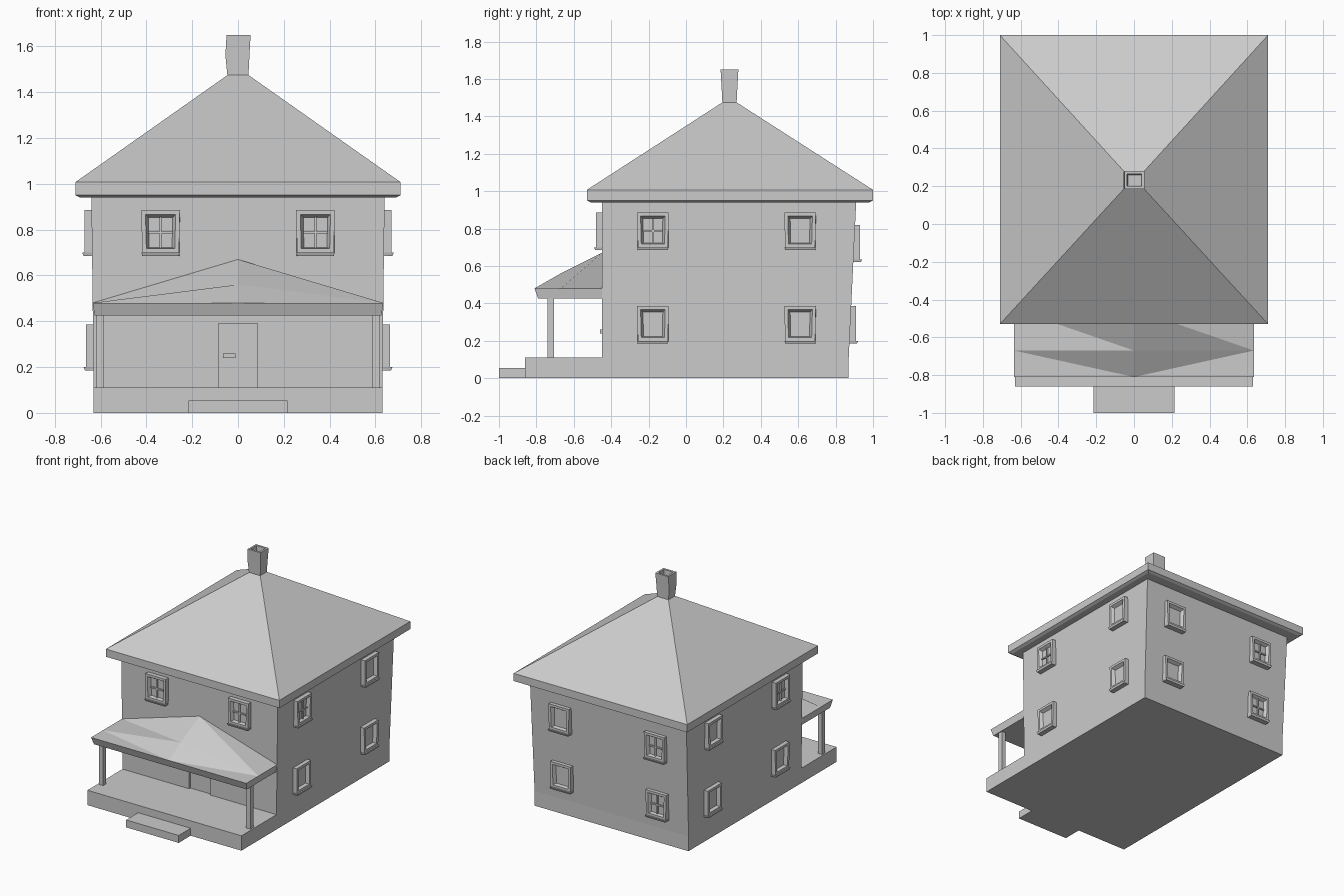
import bpy, bmesh
from mathutils import Matrix, Vector
from math import pi

if "Cube" in bpy.data.objects:
    bpy.data.objects.remove(bpy.data.objects["Cube"])

grey = bpy.data.materials.new("plain_grey")
grey.use_nodes = True
grey.diffuse_color = (0.6, 0.6, 0.6, 1)
grey.node_tree.nodes["Principled BSDF"].inputs["Base Color"].default_value = (0.6, 0.6, 0.6, 1)


def finish(name, bm):
    bmesh.ops.recalc_face_normals(bm, faces=bm.faces)
    mesh = bpy.data.meshes.new(name)
    bm.to_mesh(mesh)
    bm.free()
    mesh.materials.append(grey)
    obj = bpy.data.objects.new(name, mesh)
    bpy.context.collection.objects.link(obj)
    return obj


def loft(rects, bm=None):
    """Skin a stack of rectangles (x0, x1, y0, y1, z), capped at both ends."""
    bm = bm or bmesh.new()
    loops = [[bm.verts.new(p) for p in ((a, c, z), (b, c, z), (b, d, z), (a, d, z))]
             for a, b, c, d, z in rects]
    for low, high in zip(loops, loops[1:]):
        for i in range(4):
            j = (i + 1) % 4
            bm.faces.new((low[i], low[j], high[j], high[i]))
    bm.faces.new(loops[0][::-1])
    bm.faces.new(loops[-1])
    return bm


def box(name, x0, x1, y0, y1, z0, z1):
    return finish(name, loft([(x0, x1, y0, y1, z0), (x0, x1, y0, y1, z1)]))


# Foundation and step
box("foundation", -0.63, 0.63, -0.86, 0.87, 0, 0.11)
box("front_step", -0.215, 0.215, -1.0, -0.86, 0, 0.055)

# Walls flare slightly toward the eaves; the doorway is pushed into the front
bm = loft([(-0.63, 0.63, -0.45, 0.87, 0.11), (-0.64, 0.64, -0.45, 0.91, 0.945)])
for co, no in (((-0.085, 0, 0), (1, 0, 0)), ((0.085, 0, 0), (1, 0, 0)), ((0, 0, 0.39), (0, 0, 1))):
    front = [f for f in bm.faces if f.calc_center_median().y < -0.44]
    geom = front + list({e for f in front for e in f.edges} | {v for f in front for v in f.verts})
    bmesh.ops.bisect_plane(bm, geom=geom, plane_co=co, plane_no=no)
bmesh.ops.recalc_face_normals(bm, faces=bm.faces)
door = [f for f in bm.faces if f.calc_center_median().y < -0.44
        and abs(f.calc_center_median().x) < 0.08 and f.calc_center_median().z < 0.38]
bmesh.ops.inset_individual(bm, faces=door, thickness=0, depth=-0.015)
finish("walls", bm)
box("door_handle", -0.065, -0.01, -0.46, -0.43, 0.24, 0.26)

# Hipped main roof with boxed eaves
finish("main_roof", loft([(-0.69, 0.69, -0.51, 0.98, 0.94), (-0.71, 0.71, -0.53, 1.0, 0.95),
                          (-0.71, 0.71, -0.53, 1.0, 1.007), (-0.045, 0.045, 0.195, 0.27, 1.475)]))

# Flared hollow chimney
finish("chimney", loft([(-0.045, 0.045, 0.195, 0.27, 1.46), (-0.055, 0.05, 0.19, 0.275, 1.56),
                        (-0.05, 0.055, 0.185, 0.28, 1.65), (-0.036, 0.041, 0.2, 0.265, 1.65),
                        (-0.033, 0.036, 0.205, 0.26, 1.5)]))

# Porch roof: a folded sheet rising to a peak at the wall, over a boxed fascia
bm = bmesh.new()
peaks = (0.48, 0.56, 0.67)
grid = [[bm.verts.new((x, y, peak if x == 0 else 0.48)) for x in (-0.635, 0, 0.635)]
        for y, peak in zip((-0.81, -0.67, -0.45), peaks)]
(a, b, c), (d, e, f), (g, h, i) = grid
for tri in ((a, b, d), (b, e, d), (b, c, f), (b, f, e), (d, e, g), (e, h, g), (e, f, h), (f, i, h)):
    bm.faces.new(tri)
rim = (a, b, c, f, i, h, g, d)
under = [bm.verts.new((v.co.x * 0.985, max(v.co.y, -0.79), 0.425)) for v in rim]
for k in range(8):
    n = (k + 1) % 8
    bm.faces.new((rim[k], under[k], under[n], rim[n]))
bm.faces.new(under)
finish("porch_roof", bm)

for side, name in ((-1, "right"), (1, "left")):
    x = 0.602 * side
    box(name + "_porch_post", x - 0.017, x + 0.017, -0.74, -0.705, 0.1, 0.43)


def window(name, place, turn, cross):
    """Framed window facing local -y, with its pane set behind the frame."""
    bm = bmesh.new()
    # half widths at bottom and top, bottom, top, depth out of the wall
    rings = ((0.083, 0.083, -0.1, 0.1, 0.02), (0.08, 0.084, -0.098, 0.1, -0.032),
             (0.062, 0.066, -0.068, 0.082, -0.032), (0.05, 0.053, -0.062, 0.068, -0.008))
    loops = [[bm.verts.new(p) for p in ((-w, y, lo), (w, y, lo), (t, y, hi), (-t, y, hi))]
             for w, t, lo, hi, y in rings]
    for low, high in zip(loops, loops[1:]):
        for k in range(4):
            n = (k + 1) % 4
            bm.faces.new((low[k], low[n], high[n], high[k]))
    bm.faces.new(loops[0])
    bm.faces.new(loops[-1])
    # Projecting sill
    loft([(-0.08, 0.08, -0.036, 0, -0.1), (-0.084, 0.084, -0.042, 0, -0.085)], bm)
    if cross:
        loft([(-0.005, 0.005, -0.018, 0, -0.065), (-0.005, 0.005, -0.018, 0, 0.07)], bm)
        loft([(-0.052, 0.052, -0.017, 0, -0.003), (-0.052, 0.052, -0.017, 0, 0.007)], bm)
    obj = finish(name, bm)
    obj.matrix_world = Matrix.Translation(Vector(place)) @ Matrix.Rotation(turn, 4, "Z")


# Windows, mirrored left and right
for s, side in ((-1, "right"), (1, "left")):
    window("front_window_" + side, (0.338 * s, -0.45, 0.785), 0, True)
    for level, z, out in (("upper", 0.785, 0.638), ("lower", 0.285, 0.632)):
        window(f"{side}_{level}_front_window", (out * s, -0.177, z), s * pi / 2, level == "upper")
        window(f"{side}_{level}_back_window", (out * s, 0.61, z), s * pi / 2, False)
    for level, z, y in (("upper", 0.72, 0.899), ("lower", 0.285, 0.878)):
        window(f"back_{level}_window_{side}", (0.39 * s, y, z), pi, s < 0)
